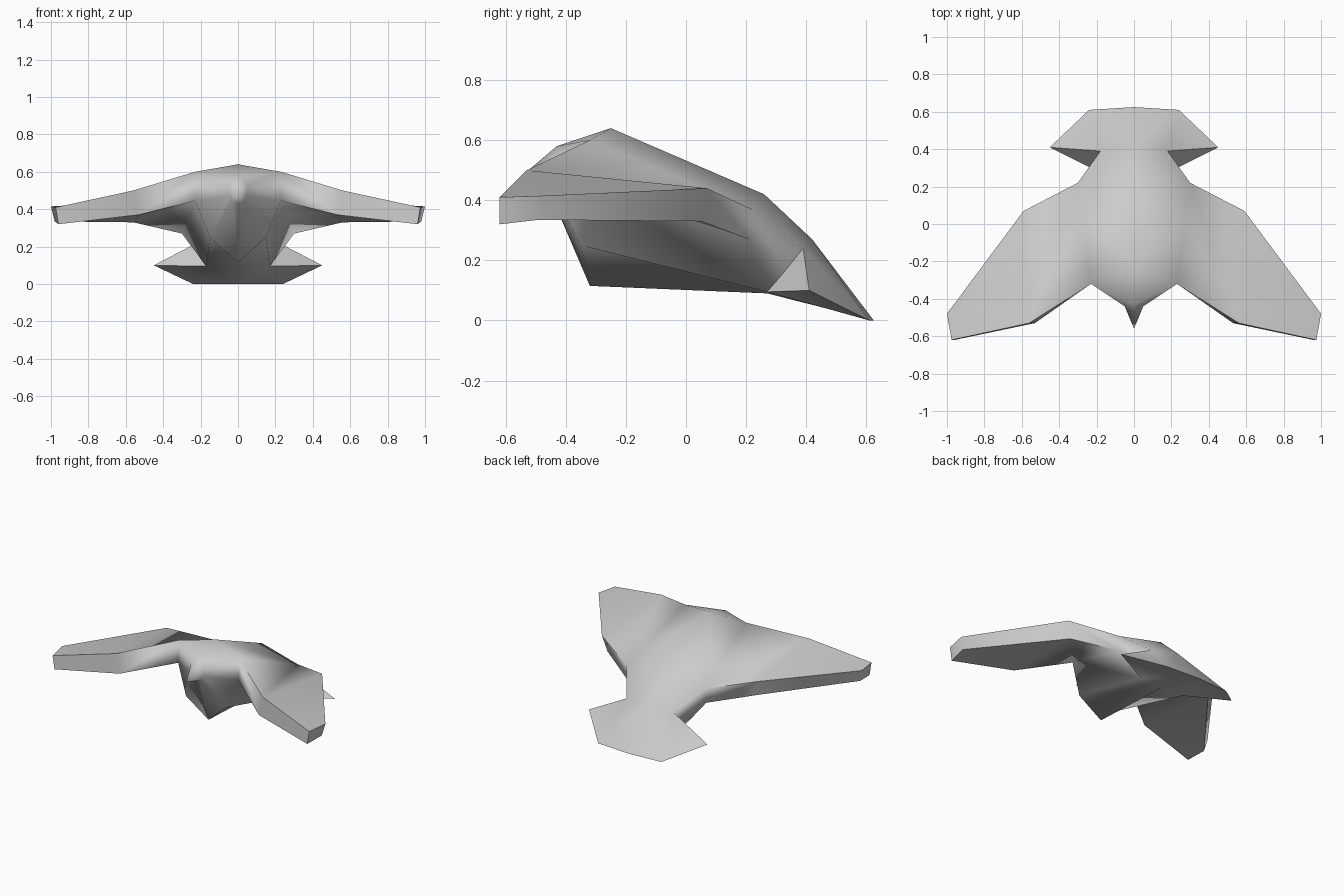
import bpy, bmesh, math

if "Cube" in bpy.data.objects:
    bpy.data.objects.remove(bpy.data.objects["Cube"])

bm = bmesh.new()


def loft(sections, closed=False, skip=(), cap=False):
    """Skin quads between successive cross-sections."""
    rings = [[bm.verts.new(p) for p in s] for s in sections]
    n = len(rings[0])
    for i in range(len(rings) - 1):
        for j in range(n if closed else n - 1):
            if (i, j) in skip:
                continue
            k = (j + 1) % n
            bm.faces.new((rings[i][j], rings[i][k], rings[i + 1][k], rings[i + 1][j]))
    if cap:
        bm.faces.new(rings[-1])


# wing root, shared by body and wing: top front, low front, low rear, top rear
root = [(.23, -.32, .6), (.23, -.32, .445), (.3, .21, .27), (.3, .22, .37)]
beak = (0, -.56, .47)
chine = [(.17, .27, .095), (0, .27, .09)]

# right half of body: each section runs from the spine down to the belly
loft([
    [beak] * 5,
    [(0, -.43, .58), (.05, -.44, .53), (.045, -.44, .47), (.03, -.45, .44), (0, -.455, .43)],
    [(0, -.25, .64), root[0], root[1], (.15, -.35, .25), (0, -.32, .115)],
    [(0, .26, .42), root[3], root[2]] + chine,
    [(0, .42, .27), (.18, .39, .24), (.175, .33, .165)] + chine,   # neck
    [(0, .42, .27), (.18, .39, .24), (.45, .41, .1)] + chine,      # tail corner
    [(0, .625, 0), (.24, .61, 0), (.24, .61, 0), (.24, .61, 0), (0, .625, 0)],
], skip={(2, 1)})

# right wing, root to tip
loft([
    root,
    [(.56, -.53, .5), (.53, -.53, .37), (.56, .05, .33), (.59, .07, .44)],
    [(.975, -.62, .41), (.96, -.62, .32), (.98, -.49, .335), (1, -.48, .415)],
], closed=True, cap=True)

# weld the parts and clean collapsed faces
bmesh.ops.remove_doubles(bm, verts=bm.verts, dist=.0005)
bmesh.ops.dissolve_degenerate(bm, edges=bm.edges, dist=.0005)
bmesh.ops.recalc_face_normals(bm, faces=bm.faces)

mesh = bpy.data.meshes.new("gliding_bird")
bm.to_mesh(mesh)
bm.free()
bird = bpy.data.objects.new("gliding_bird", mesh)
bpy.context.collection.objects.link(bird)

# mirror to the left side
mirror = bird.modifiers.new("mirror", 'MIRROR')
mirror.use_clip = True
bpy.context.view_layer.objects.active = bird
bird.select_set(True)
bpy.ops.object.modifier_apply(modifier=mirror.name)
bpy.ops.object.shade_smooth_by_angle(angle=math.radians(75))
